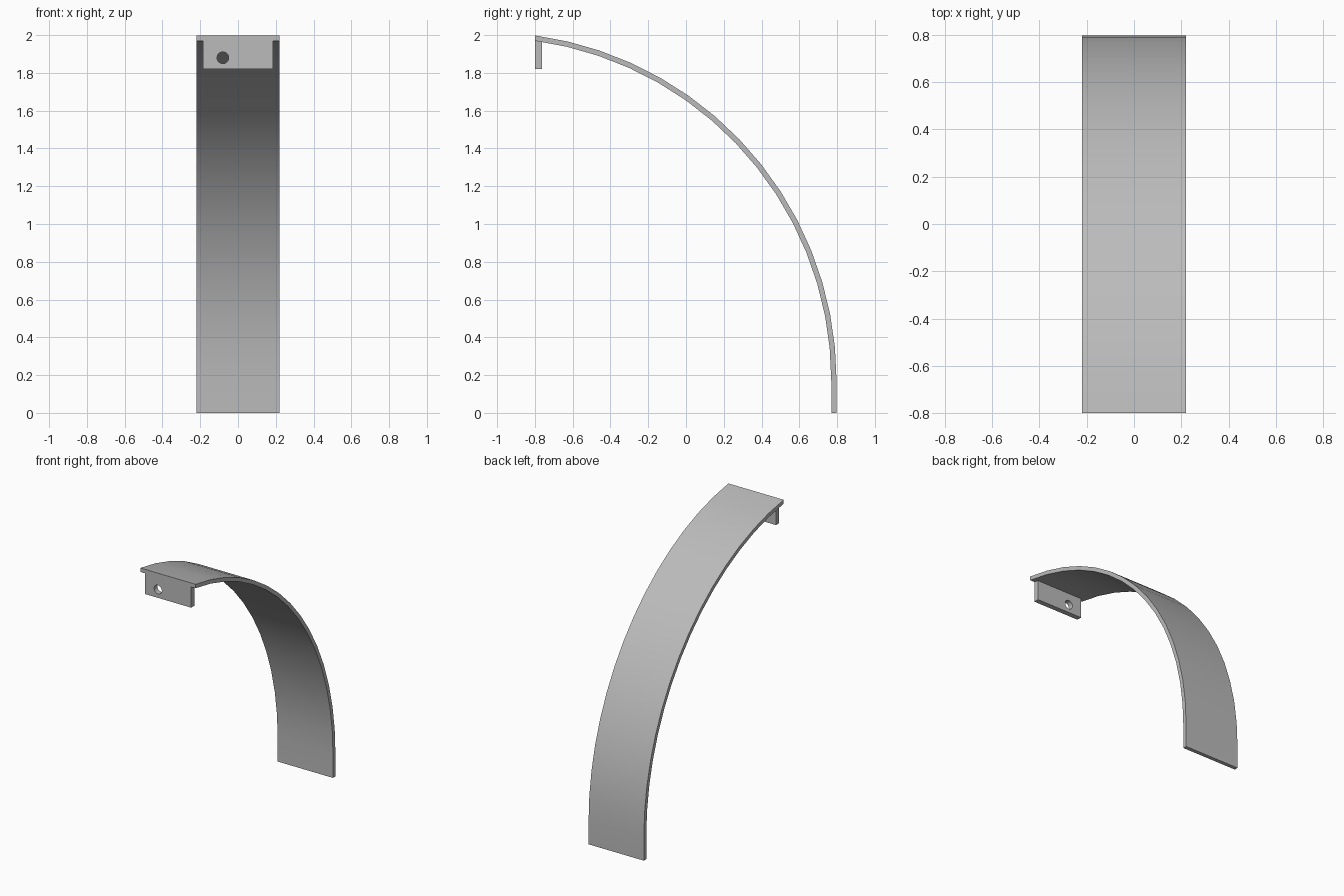
import bpy
import bmesh
from math import acos, cos, sin, radians, pi

HALF_WIDTH = 0.221
THICKNESS = 0.028
RADIUS = 1.845          # outer radius of the bend
CENTRE_Y, CENTRE_Z = -1.048, 0.17
FRONT_Y = -0.8
SEGMENTS = 15

default = bpy.data.objects.get("Cube")
if default:
    bpy.data.objects.remove(default, do_unlink=True)

# Plain grey metal
grey = bpy.data.materials.new("grey metal")
grey.use_nodes = True
colour = (0.5, 0.5, 0.5, 1)
grey.diffuse_color = colour
grey.node_tree.nodes["Principled BSDF"].inputs["Base Color"].default_value = colour


def arc(radius):
    """Side profile: straight foot, then an arc that ends at the front plane."""
    end = acos((FRONT_Y - CENTRE_Y) / radius)
    points = [(CENTRE_Y + radius, 0)]
    for i in range(SEGMENTS + 1):
        a = end * i / SEGMENTS
        points.append((CENTRE_Y + radius * cos(a), CENTRE_Z + radius * sin(a)))
    return points


# Curved strip: one side profile extruded across the width
outer, inner = arc(RADIUS), arc(RADIUS - THICKNESS)
bm = bmesh.new()
rows = [[[bm.verts.new((x, y, z)) for y, z in line] for line in (outer, inner)]
        for x in (-HALF_WIDTH, HALF_WIDTH)]
(right_out, right_in), (left_out, left_in) = rows
for a, b in ((right_out, left_out), (left_out, left_in),
             (left_in, right_in), (right_in, right_out)):
    for i in range(len(a) - 1):
        bm.faces.new((a[i], a[i + 1], b[i + 1], b[i]))
for i in (0, -1):
    bm.faces.new((right_out[i], left_out[i], left_in[i], right_in[i]))
bmesh.ops.recalc_face_normals(bm, faces=bm.faces)
mesh = bpy.data.meshes.new("curved_strip")
bm.to_mesh(mesh)
bm.free()
strip = bpy.data.objects.new("curved_strip", mesh)
bpy.context.collection.objects.link(strip)

# Mounting tab hanging under the front end
TAB_BOTTOM, TAB_TOP, TAB_DEPTH = 1.82, 1.972, 0.037
bpy.ops.mesh.primitive_cube_add(
    size=1, location=(0, FRONT_Y + TAB_DEPTH / 2, (TAB_BOTTOM + TAB_TOP) / 2))
tab = bpy.context.object
tab.name = "mounting_tab"
tab.scale = (0.37, TAB_DEPTH, TAB_TOP - TAB_BOTTOM)
bpy.ops.object.transform_apply(location=False, rotation=False, scale=True)

# Screw hole through the tab
bpy.ops.mesh.primitive_cylinder_add(
    vertices=32, radius=0.031, depth=0.2,
    location=(-0.08, FRONT_Y, 1.88), rotation=(pi / 2, 0, 0))
cutter = bpy.context.object
cutter.name = "screw_hole_cutter"
cutter.hide_render = True
hole = tab.modifiers.new("screw_hole", "BOOLEAN")
hole.operation = "DIFFERENCE"
hole.solver = "EXACT"
hole.object = cutter
bpy.ops.object.select_all(action="DESELECT")
tab.select_set(True)
bpy.context.view_layer.objects.active = tab
bpy.ops.object.modifier_apply(modifier=hole.name)
bpy.data.objects.remove(cutter, do_unlink=True)

# Colour and shading
for part in (strip, tab):
    part.data.materials.clear()
    part.data.materials.append(grey)
    part.select_set(True)
bpy.ops.object.shade_smooth_by_angle(angle=radians(30))
